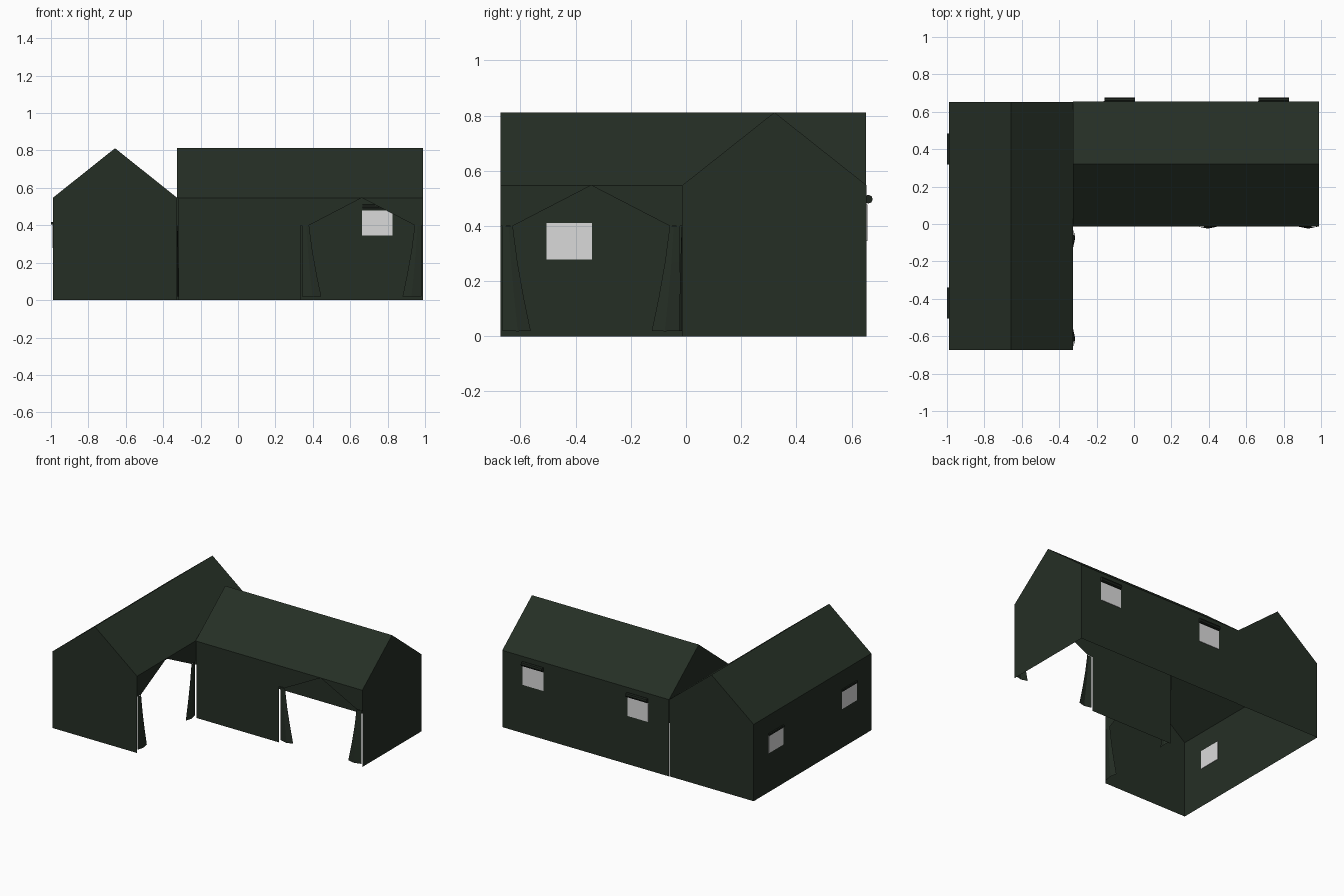
import bpy
import math
from mathutils import Vector

if "Cube" in bpy.data.objects:
    bpy.data.objects.remove(bpy.data.objects["Cube"])

EAVE, RIDGE = 0.547, 0.812          # wall and ridge heights
L0, L1 = -0.99, -0.325              # left wing, x range
LF, LB = -0.673, 0.652              # left wing, y range
R1, RF, RB = 0.99, -0.014, 0.655    # right wing: end x, front y, back y
LM, RM = (L0 + L1) / 2, (RF + RB) / 2


def material(name, rgb):
    m = bpy.data.materials.new(name)
    m.diffuse_color = (*rgb, 1)
    m.use_nodes = True
    m.node_tree.nodes["Principled BSDF"].inputs["Base Color"].default_value = m.diffuse_color
    return m


canvas = material("dark green canvas", (0.0185, 0.028, 0.0185))
strap = material("darker green roll", (0.012, 0.017, 0.012))
clear = material("pale window film", (0.70, 0.70, 0.70))


def mesh(name, verts, faces, mat):
    me = bpy.data.meshes.new(name)
    me.from_pydata([tuple(v) for v in verts], [], faces)
    me.materials.append(mat)
    ob = bpy.data.objects.new(name, me)
    bpy.context.collection.objects.link(ob)
    return ob


def sheet(name, *pts, mat=canvas):
    return mesh(name, pts, [tuple(range(len(pts)))], mat)


def box(name, lo, hi, mat):
    v = [(x, y, z) for x in (lo[0], hi[0]) for y in (lo[1], hi[1]) for z in (lo[2], hi[2])]
    f = [(0, 1, 3, 2), (4, 6, 7, 5), (0, 4, 5, 1), (2, 3, 7, 6), (0, 2, 6, 4), (1, 5, 7, 3)]
    return mesh(name, v, f, mat)


# left wing: two gables, outer wall, two roof slopes
for name, y in (("left_wing_front_gable", LF), ("left_wing_back_gable", LB)):
    pts = [(L0, y, 0), (L1, y, 0), (L1, y, EAVE), (LM, y, RIDGE), (L0, y, EAVE)]
    sheet(name, *(pts if y < 0 else pts[::-1]))
sheet("left_wing_outer_wall", (L0, LB, 0), (L0, LF, 0), (L0, LF, EAVE), (L0, LB, EAVE))
sheet("left_wing_outer_roof", (L0, LB, EAVE), (L0, LF, EAVE), (LM, LF, RIDGE), (LM, LB, RIDGE))
sheet("left_wing_inner_roof", (L1, LF, EAVE), (L1, LB, EAVE), (LM, LB, RIDGE), (LM, LF, RIDGE))

# right wing: end gable, upper gable over the join, back wall, roof, closed front panel
DOOR_X = 0.335
sheet("right_wing_end_gable", (R1, RF, 0), (R1, RB, 0), (R1, RB, EAVE), (R1, RM, RIDGE), (R1, RF, EAVE))
sheet("join_gable", (L1, RB, EAVE), (L1, RF, EAVE), (L1, RM, RIDGE))
sheet("right_wing_back_wall", (R1, RB, 0), (L1, RB, 0), (L1, RB, EAVE), (R1, RB, EAVE))
sheet("right_wing_front_roof", (L1, RF, EAVE), (R1, RF, EAVE), (R1, RM, RIDGE), (L1, RM, RIDGE))
sheet("right_wing_back_roof", (R1, RB, EAVE), (L1, RB, EAVE), (L1, RM, RIDGE), (R1, RM, RIDGE))
sheet("right_wing_front_panel", (L1 + .008, RF, 0), (DOOR_X, RF, 0), (DOOR_X, RF, EAVE), (L1 + .008, RF, EAVE))


def doorway(name, origin, along, out, width):
    """Header corners and two tied-back curtains of one open doorway."""
    o, a, n = Vector(origin), Vector(along), Vector(out)
    for side in ("near", "far"):
        def p(u, z, d=0.0):
            u = u if side == "near" else width - u
            return o + a * u + n * d + Vector((0, 0, z))
        sheet(f"{name}_{side}_header", p(0, EAVE), p(0, 0.4), p(0.045, 0.4), p(width / 2, EAVE))
        rows = [(0.40, 0.045, 0.002), (0.27, 0.062, 0.006), (0.14, 0.085, 0.009), (0.02, 0.11, 0.010)]
        verts, faces = [], []
        for z, w, bulge in rows:
            verts += [p(0.008, z), p(0.008 + w * 0.5, z - 0.002, bulge), p(w, z)]
        for r in range(len(rows) - 1):
            for c in range(2):
                i = r * 3 + c
                faces.append((i, i + 3, i + 4, i + 1))
        mesh(f"{name}_{side}_curtain", verts, faces, canvas)


doorway("right_door", (DOOR_X, RF, 0), (1, 0, 0), (0, -1, 0), R1 - DOOR_X)
doorway("left_door", (L1, LF, 0), (0, 1, 0), (1, 0, 0), RF - LF)


# windows of the back wall, each with a rolled-up cover above
for i, x in enumerate((-0.08, 0.745)):
    box(f"back_window_{i}", (x - .082, RB - .003, .345), (x + .082, RB + .003, .478), clear)
    bpy.ops.mesh.primitive_cylinder_add(vertices=8, radius=0.016, depth=0.164,
                                        location=(x + .003, RB + .006, .497),
                                        rotation=(0, math.pi / 2, 0))
    roll = bpy.context.object
    roll.name = f"back_window_roll_{i}"
    roll.data.materials.append(strap)

# windows of the outer side wall, with a thin rolled cover
for i, y in enumerate((-0.423, 0.402)):
    box(f"side_window_{i}", (L0 - .003, y - .082, .278), (L0 + .003, y + .082, .41), clear)
    box(f"side_window_roll_{i}", (L0 - .01, y - .083, .405), (L0, y + .083, .418), strap)
